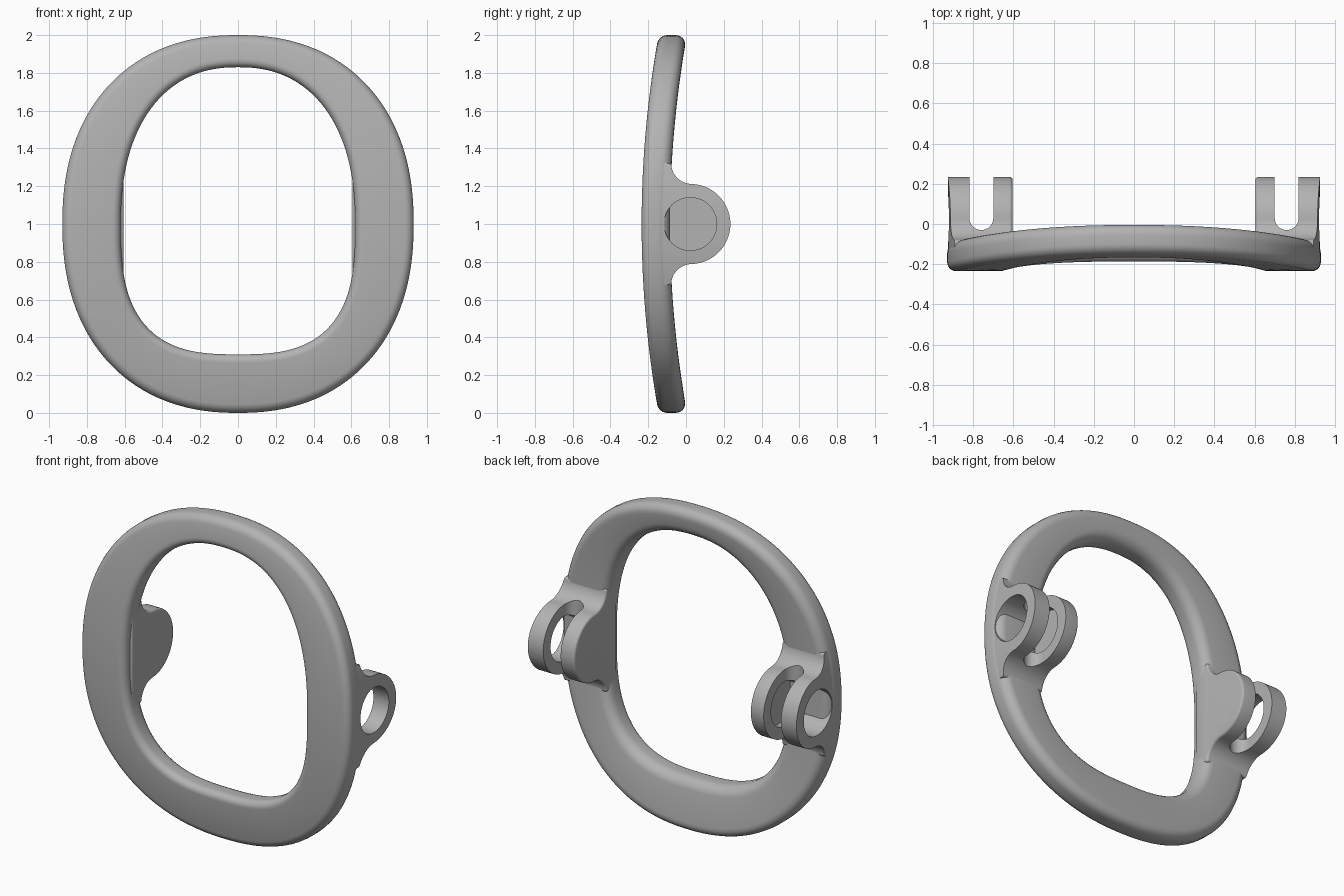
import bpy, bmesh
from math import sin, cos, pi, atan2

cube = bpy.data.objects.get("Cube")
if cube:
    bpy.data.objects.remove(cube)

grey = bpy.data.materials.new("satin_grey")
colour = (0.45, 0.45, 0.45, 1)
grey.diffuse_color = colour
grey.use_nodes = True
grey.node_tree.nodes["Principled BSDF"].inputs["Base Color"].default_value = colour

MID = 1.0          # height of the frame centre
THICK = 0.15       # frame thickness


def add_object(name, bm):
    bmesh.ops.recalc_face_normals(bm, faces=bm.faces)
    mesh = bpy.data.meshes.new(name)
    bm.to_mesh(mesh)
    bm.free()
    mesh.materials.append(grey)
    obj = bpy.data.objects.new(name, mesh)
    bpy.context.collection.objects.link(obj)
    return obj


def prism(name, outline, offset):
    """Extrude a closed planar outline along an offset."""
    bm = bmesh.new()
    face = bm.faces.new([bm.verts.new(p) for p in outline])
    new = bmesh.ops.extrude_face_region(bm, geom=[face])["geom"]
    moved = [g for g in new if isinstance(g, bmesh.types.BMVert)]
    bmesh.ops.translate(bm, verts=moved, vec=offset)
    return add_object(name, bm)


def arc(cu, cv, r, start, end, n):
    return [(cu + r * cos(start + (end - start) * i / n),
             cv + r * sin(start + (end - start) * i / n)) for i in range(n + 1)]


def reach(angle, a, b, n):
    """Distance from the centre to a superellipse along an angle."""
    return (abs(cos(angle) / a) ** n + abs(sin(angle) / b) ** n) ** (-1 / n)


def outer(angle):
    return reach(angle, 0.93, 1.0, 2.25)


def inner(angle):
    if sin(angle) > 0:
        return reach(angle, 0.62, 0.83, 2.3)
    return reach(angle, 0.62, 0.69, 2.85)


def front_y(z):
    return -0.235 + 0.09 * (z - MID) ** 2


def smooth(obj, degrees=35):
    bpy.ops.object.select_all(action="DESELECT")
    obj.select_set(True)
    bpy.context.view_layer.objects.active = obj
    bpy.ops.object.shade_smooth_by_angle(angle=degrees * pi / 180)


# Frame: rounded section swept around the opening and bowed front to back
bm = bmesh.new()
rings = []
STEPS = 144
fr, br = 0.045, 0.06
for i in range(STEPS):
    t = 2 * pi * i / STEPS
    lo, hi = inner(t), outer(t)
    section = (arc(lo + fr, fr, fr, pi, 1.5 * pi, 6)
               + arc(hi - fr, fr, fr, 1.5 * pi, 2 * pi, 6)
               + arc(hi - br, THICK - br, br, 0, pi / 2, 6)
               + arc(lo + br, THICK - br, br, pi / 2, pi, 6))
    loop = []
    for r, depth in section:
        z = MID + r * sin(t)
        loop.append(bm.verts.new((r * cos(t), front_y(z) + depth, z)))
    rings.append(loop)
for i, a in enumerate(rings):
    b = rings[(i + 1) % STEPS]
    for j in range(len(a)):
        k = (j + 1) % len(a)
        bm.faces.new((a[j], a[k], b[k], b[j]))
frame = add_object("frame", bm)
smooth(frame)

# Hinge lug: round eye with fillets running into the back of the frame
EYE_Y, EYE_R, FILLET = 0.023, 0.212, 0.11
fil_y = front_y(MID + 0.32) + THICK + FILLET - 0.003
fil_z = ((EYE_R + FILLET) ** 2 - (fil_y - EYE_Y) ** 2) ** 0.5
join = atan2(fil_z, fil_y - EYE_Y)
half = arc(EYE_Y, 0, EYE_R, 0, join, 20)
half += arc(fil_y, fil_z, FILLET, join - pi, -pi, 12)[1:]
half.append((-0.18, fil_z))
profile = half + [(y, -z) for y, z in reversed(half[1:])]
lugs = prism("hinge_lugs", [(0.605, y, MID + z) for y, z in profile], (0.36, 0, 0))

# Cutters: frame outline, clevis slot and pin bore
outline = [(outer(t) * cos(t) * 0.996, -1, MID + outer(t) * sin(t))
           for t in (2 * pi * i / STEPS for i in range(STEPS))]
rim_cutter = prism("rim_cutter", outline, (0, 2, 0))
slot = arc(0.76, 0.03, 0.06, pi, 2 * pi, 16) + [(0.82, 0.5), (0.70, 0.5)]
slot_cutter = prism("slot_cutter", [(x, y, 0.5) for x, y in slot], (0, 0, 1))
bore = arc(EYE_Y, MID, 0.14, 0, 2 * pi, 48)[:-1]
bore_cutter = prism("bore_cutter", [(0.655, y, z) for y, z in bore], (0.5, 0, 0))

bevel = lugs.modifiers.new("soft_edge", "BEVEL")
bevel.width, bevel.segments = 0.022, 4
bevel.limit_method, bevel.angle_limit = "ANGLE", pi / 3
for cutter, operation in ((rim_cutter, "INTERSECT"), (slot_cutter, "DIFFERENCE"),
                          (bore_cutter, "DIFFERENCE")):
    cut = lugs.modifiers.new(cutter.name, "BOOLEAN")
    cut.object, cut.operation, cut.solver = cutter, operation, "EXACT"
lugs.modifiers.new("other_side", "MIRROR").use_mirror_merge = False
bpy.context.view_layer.objects.active = lugs
for name in [m.name for m in lugs.modifiers]:
    bpy.ops.object.modifier_apply(modifier=name)
for cutter in (rim_cutter, slot_cutter, bore_cutter):
    bpy.data.objects.remove(cutter)
smooth(lugs)
